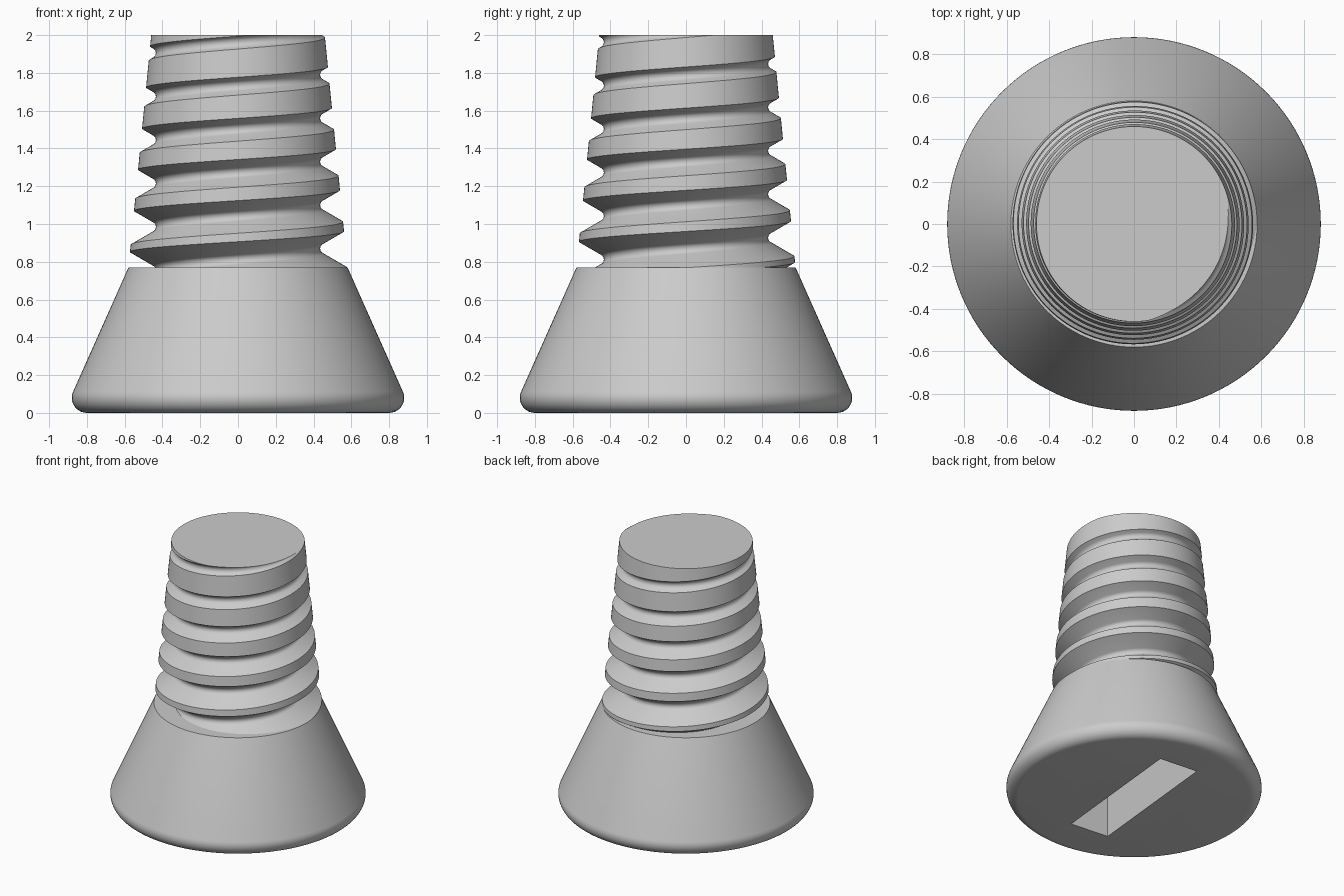
import bpy, bmesh, math

if "Cube" in bpy.data.objects:
    bpy.data.objects.remove(bpy.data.objects["Cube"])

steel = bpy.data.materials.new("steel_grey")
steel.diffuse_color = (0.6, 0.6, 0.6, 1)
steel.use_nodes = True
steel.node_tree.nodes["Principled BSDF"].inputs["Base Color"].default_value = steel.diffuse_color


def finish(name, bm):
    bmesh.ops.recalc_face_normals(bm, faces=bm.faces)
    mesh = bpy.data.meshes.new(name)
    bm.to_mesh(mesh)
    bm.free()
    mesh.materials.append(steel)
    ob = bpy.data.objects.new(name, mesh)
    bpy.context.collection.objects.link(ob)
    return ob


def smooth(ob):
    bpy.ops.object.select_all(action='DESELECT')
    ob.select_set(True)
    bpy.context.view_layer.objects.active = ob
    bpy.ops.object.shade_smooth_by_angle(angle=math.radians(25))


SEG = 128
SHOULDER_Z, SHOULDER_R = 0.77, 0.58

# Conical head: flat base, rounded rim, straight flank, flat shoulder
RIM, RIM_C = 0.08, 0.80
tilt = math.atan2(0.29, 0.655)
profile = [(RIM_C + RIM * math.cos(a), RIM + RIM * math.sin(a))
           for a in (-math.pi / 2 + (tilt + math.pi / 2) * i / 10 for i in range(11))]
profile.append((SHOULDER_R, SHOULDER_Z))
bm = bmesh.new()
rings = [[bm.verts.new((r * math.cos(2 * math.pi * k / SEG), r * math.sin(2 * math.pi * k / SEG), z))
          for k in range(SEG)] for r, z in profile]
for lo, hi in zip(rings, rings[1:]):
    for k in range(SEG):
        j = (k + 1) % SEG
        bm.faces.new((lo[k], lo[j], hi[j], hi[k]))
bm.faces.new(rings[0])
bm.faces.new(rings[-1])
head = finish("head", bm)

# Driver slot cut into the base
SLOT_DEPTH = 0.35
bm = bmesh.new()
bmesh.ops.create_cube(bm, size=1)
bmesh.ops.scale(bm, vec=(0.304, 1.087, 2 * SLOT_DEPTH), verts=bm.verts)
slot = finish("slot_cutter", bm)
slot.rotation_euler.z = math.radians(-5.6)
slot.hide_render = True
slot.hide_viewport = True
cut = head.modifiers.new("slot", 'BOOLEAN')
cut.operation, cut.solver, cut.object = 'DIFFERENCE', 'EXACT', slot
bpy.context.view_layer.objects.active = head
bpy.ops.object.modifier_apply(modifier=cut.name)
bpy.data.objects.remove(slot)
smooth(head)

# Tapered shank with a right-handed helical groove (60 degree V, round root)
PITCH, START = 0.23, 1.10
TAPER = 0.098
APEX, ROOT = 0.404, 0.031
TAN30 = math.tan(math.pi / 6)


def crest(z):
    return SHOULDER_R - TAPER * (z - SHOULDER_Z)


def groove(zc):
    """Groove section, bottom to top, around height zc."""
    pts = []
    for s in (-1, 1):
        # where the flank meets the tapered crest
        d = (crest(zc) - APEX) * TAN30 / (1 + s * TAPER * TAN30)
        edge = (crest(zc + s * d), zc + s * d)
        if s < 0:
            pts.append(edge)
            for i in range(9):
                a = math.radians(-60 + 15 * i)
                pts.append((APEX + 2 * ROOT - ROOT * math.cos(a), zc + ROOT * math.sin(a)))
        else:
            pts.append(edge)
    return pts


bm = bmesh.new()
cols = []
for k in range(SEG + 1):
    t = k / SEG
    a = 2 * math.pi * t
    col = []
    for n in range(-2, 6):
        for r, z in groove(START + PITCH * (n + t)):
            col.append(bm.verts.new((r * math.cos(a), r * math.sin(a), z)))
    cols.append(col)
for c, d in zip(cols, cols[1:]):
    for i in range(len(c) - 1):
        bm.faces.new((c[i], d[i], d[i + 1], c[i + 1]))
bmesh.ops.remove_doubles(bm, verts=bm.verts, dist=1e-5)
# Trim both ends flat and cap them
for z, n in ((SHOULDER_Z - 0.01, -1), (2.0, 1)):
    res = bmesh.ops.bisect_plane(bm, geom=bm.verts[:] + bm.edges[:] + bm.faces[:], dist=1e-6,
                                 plane_co=(0, 0, z), plane_no=(0, 0, n), clear_outer=True)
    rim = [e for e in res["geom_cut"] if isinstance(e, bmesh.types.BMEdge)]
    bmesh.ops.contextual_create(bm, geom=rim)
shank = finish("threaded_shank", bm)
smooth(shank)
